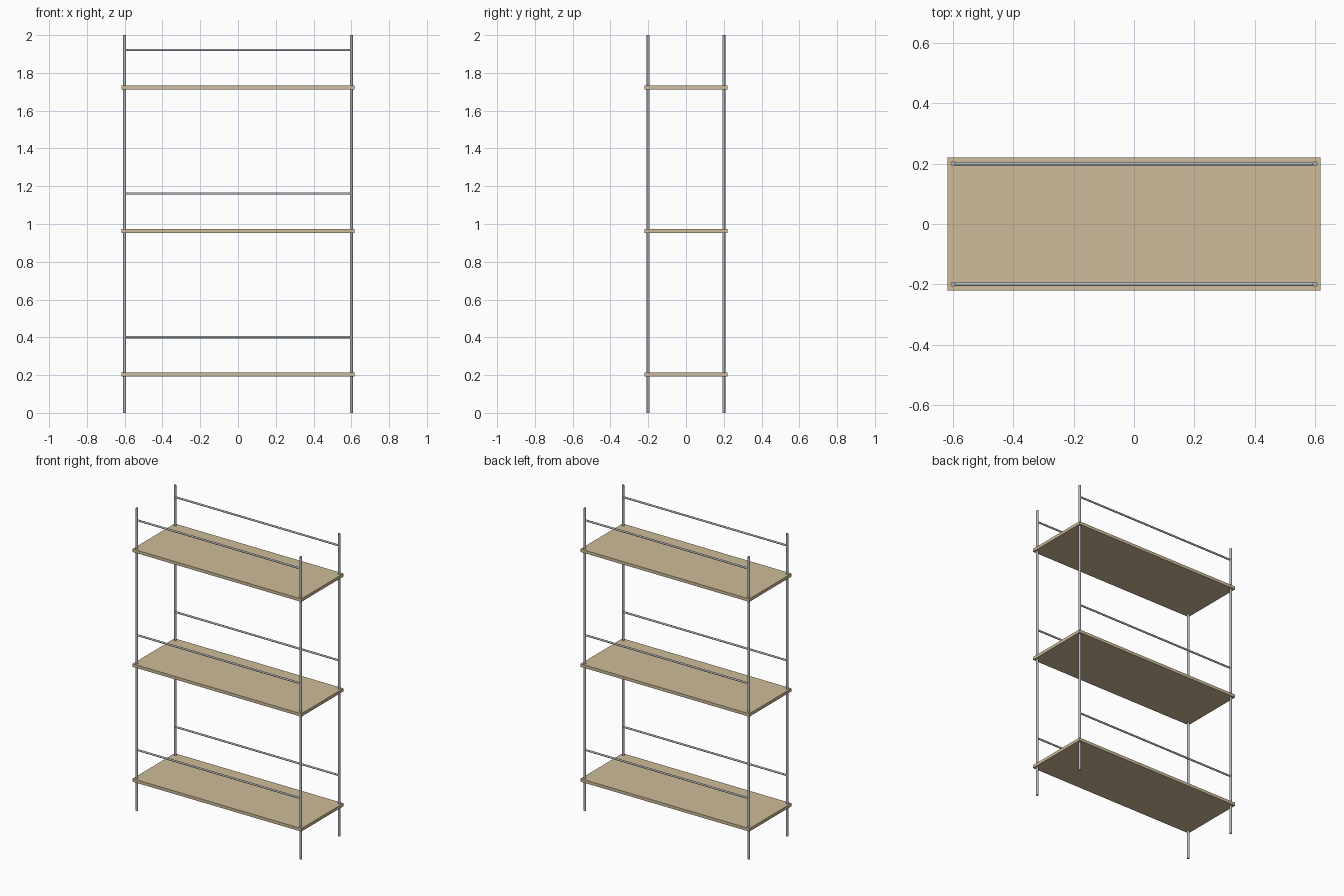
import bpy
from math import pi

if "Cube" in bpy.data.objects:
    bpy.data.objects.remove(bpy.data.objects["Cube"])

POST_X, POST_Y, HEIGHT = 0.6, 0.2, 2.0
SHELF_Z = [0.203 + 0.76 * i for i in range(3)]
RAIL_RISE = 0.198


def material(name, color):
    m = bpy.data.materials.new(name)
    m.diffuse_color = color
    m.use_nodes = True
    m.node_tree.nodes["Principled BSDF"].inputs["Base Color"].default_value = m.diffuse_color
    return m


wood = material("wood", (0.62, 0.50, 0.32, 1))
steel = material("steel", (0.45, 0.47, 0.50, 1))


def rod(name, radius, length, location, rotation=(0, 0, 0)):
    bpy.ops.mesh.primitive_cylinder_add(vertices=16, radius=radius, depth=length,
                                        location=location, rotation=rotation)
    ob = bpy.context.object
    ob.name = name
    ob.data.materials.append(steel)
    bpy.ops.object.shade_smooth_by_angle()


# Four upright posts
for sx, side in ((-1, "left"), (1, "right")):
    for sy, face in ((-1, "front"), (1, "back")):
        rod(f"{face}_{side}_post", 0.008, HEIGHT, (sx * POST_X, sy * POST_Y, HEIGHT / 2))

for i, z in enumerate(SHELF_Z, 1):
    # Shelf board
    bpy.ops.mesh.primitive_cube_add(size=1, location=(0, 0, z))
    board = bpy.context.object
    board.name = f"shelf_{i}"
    board.scale = (1.236, 0.44, 0.02)
    bpy.ops.object.transform_apply(location=False, rotation=False, scale=True)
    board.data.materials.append(wood)
    # Front and back guard rails
    for sy, face in ((-1, "front"), (1, "back")):
        rod(f"{face}_rail_{i}", 0.006, 2 * POST_X - 0.012,
            (0, sy * POST_Y, z + RAIL_RISE), (0, pi / 2, 0))
